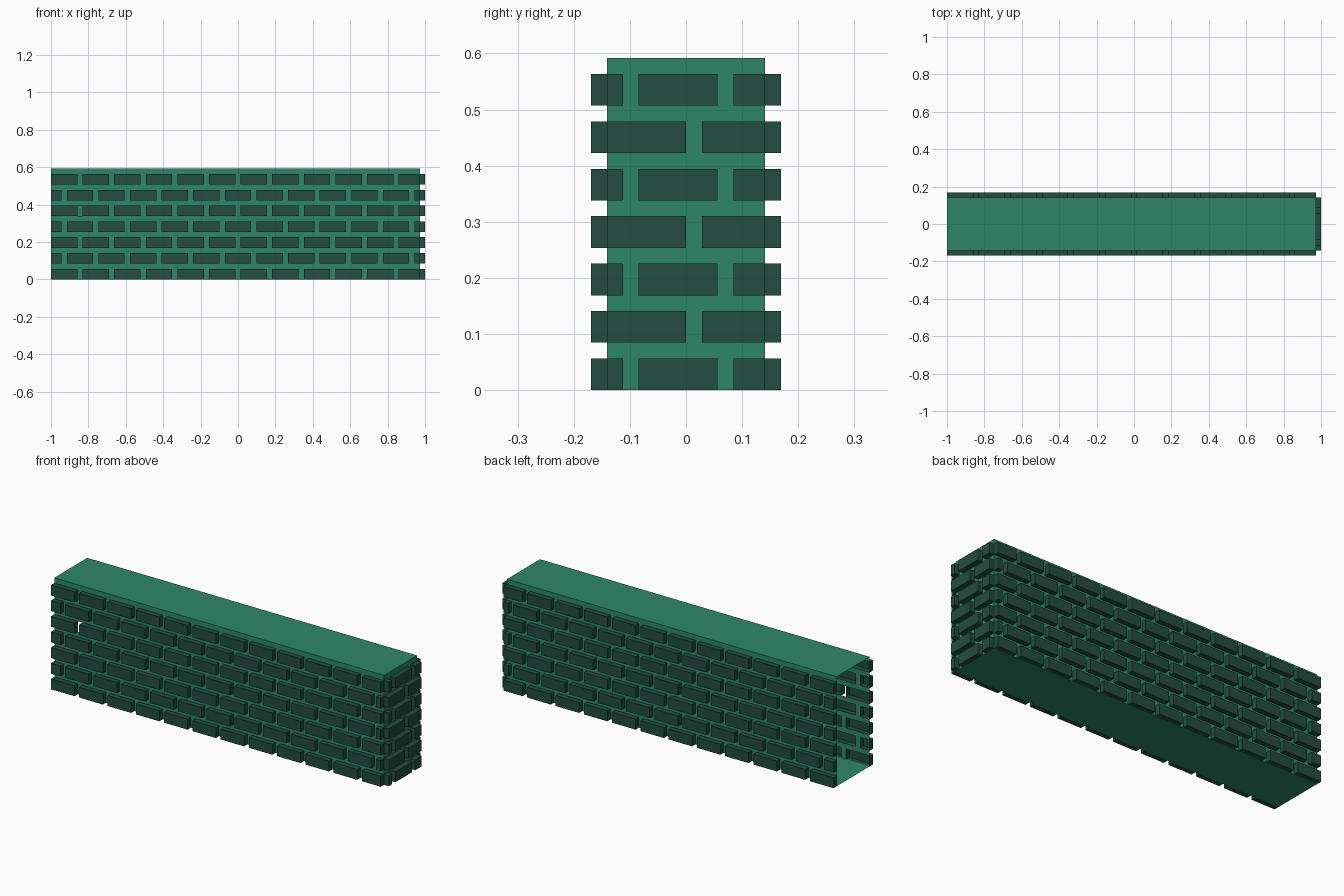
import bpy
import bmesh
from mathutils import Vector

cube = bpy.data.objects.get("Cube")
if cube:
    bpy.data.objects.remove(cube, do_unlink=True)

U = 2 / 71            # one mortar joint; every size is a multiple of it
LENGTH, HALF_DEPTH, COURSES = 70, 5, 7
HEIGHT = COURSES * 3
UP = Vector((0, 0, 1))


def make_material(name, color):
    mat = bpy.data.materials.new(name)
    mat.use_nodes = True
    mat.diffuse_color = color
    mat.node_tree.nodes["Principled BSDF"].inputs["Base Color"].default_value = color
    return mat


mortar_mat = make_material("mortar green", (0.027, 0.242, 0.141, 1))
brick_mat = make_material("brick dark green", (0.0168, 0.0742, 0.0529, 1))


def quad(bm, *points):
    bm.faces.new([bm.verts.new(Vector(p) * U) for p in points])


def finish(bm, name, mat):
    bmesh.ops.remove_doubles(bm, verts=bm.verts, dist=0.0001)
    mesh = bpy.data.meshes.new(name)
    bm.to_mesh(mesh)
    bm.free()
    mesh.materials.append(mat)
    obj = bpy.data.objects.new(name, mesh)
    bpy.context.collection.objects.link(obj)


def running_bond(length, first_ends):
    """Brick spans for one course: the first brick's end, then 5 long, 1 apart."""
    spans, start, end = [], 0, first_ends
    while start < length:
        spans.append((start, min(end, length)))
        start, end = end + 1, end + 6
    return spans


def build_wall(name, mortar, origin, along, spans_by_parity, length, missing=()):
    """Mortar face with an opening behind each hollow, projecting brick."""
    origin, along = Vector(origin), Vector(along)
    out = along.cross(UP)
    bricks = bmesh.new()

    def at(a, z, d=0):
        return origin + along * a + UP * z + out * d

    for course in range(COURSES):
        z0, z1 = course * 3, course * 3 + 2
        spans = spans_by_parity[course % 2]
        # bed joint above the course
        quad(mortar, at(0, z1), at(length, z1), at(length, z1 + 1), at(0, z1 + 1))
        # upright joints between bricks
        for i, ((_, a), (b, _)) in enumerate(zip(spans, spans[1:])):
            if (course, i) not in missing:
                quad(mortar, at(a, z0), at(b, z0), at(b, z1), at(a, z1))
        # bricks: outer face and four sides
        for a, b in spans:
            ring = [(a, z0), (b, z0), (b, z1), (a, z1)]
            quad(bricks, *[at(p, z, 1) for p, z in ring])
            for p, q in zip(ring, ring[1:] + ring[:1]):
                quad(bricks, at(*p), at(*q), at(*q, 1), at(*p, 1))
    finish(bricks, name, brick_mat)


def flipped(spans, length):
    return [(length - b, length - a) for a, b in reversed(spans)]


x0, x1, y = -LENGTH / 2 - 0.5, LENGTH / 2 - 0.5, HALF_DEPTH
mortar = bmesh.new()

# long walls, the front with one open joint near its end
long_spans = [running_bond(LENGTH, 5), running_bond(LENGTH, 2)]
build_wall("front_bricks", mortar, (x0, -y, 0), (1, 0, 0), long_spans, LENGTH, {(4, 0)})
build_wall("back_bricks", mortar, (x1, y, 0), (-1, 0, 0),
           [flipped(s, LENGTH) for s in long_spans], LENGTH)

# closed short end; the opposite end stays open
end_spans = [running_bond(2 * y, 1), running_bond(2 * y, 5)]
build_wall("end_bricks", mortar, (x1, -y, 0), (0, 1, 0), end_spans, 2 * y)

# top and bottom slabs
quad(mortar, (x0, -y, HEIGHT), (x1, -y, HEIGHT), (x1, y, HEIGHT), (x0, y, HEIGHT))
quad(mortar, (x0, y, 0), (x1, y, 0), (x1, -y, 0), (x0, -y, 0))
finish(mortar, "mortar_shell", mortar_mat)
